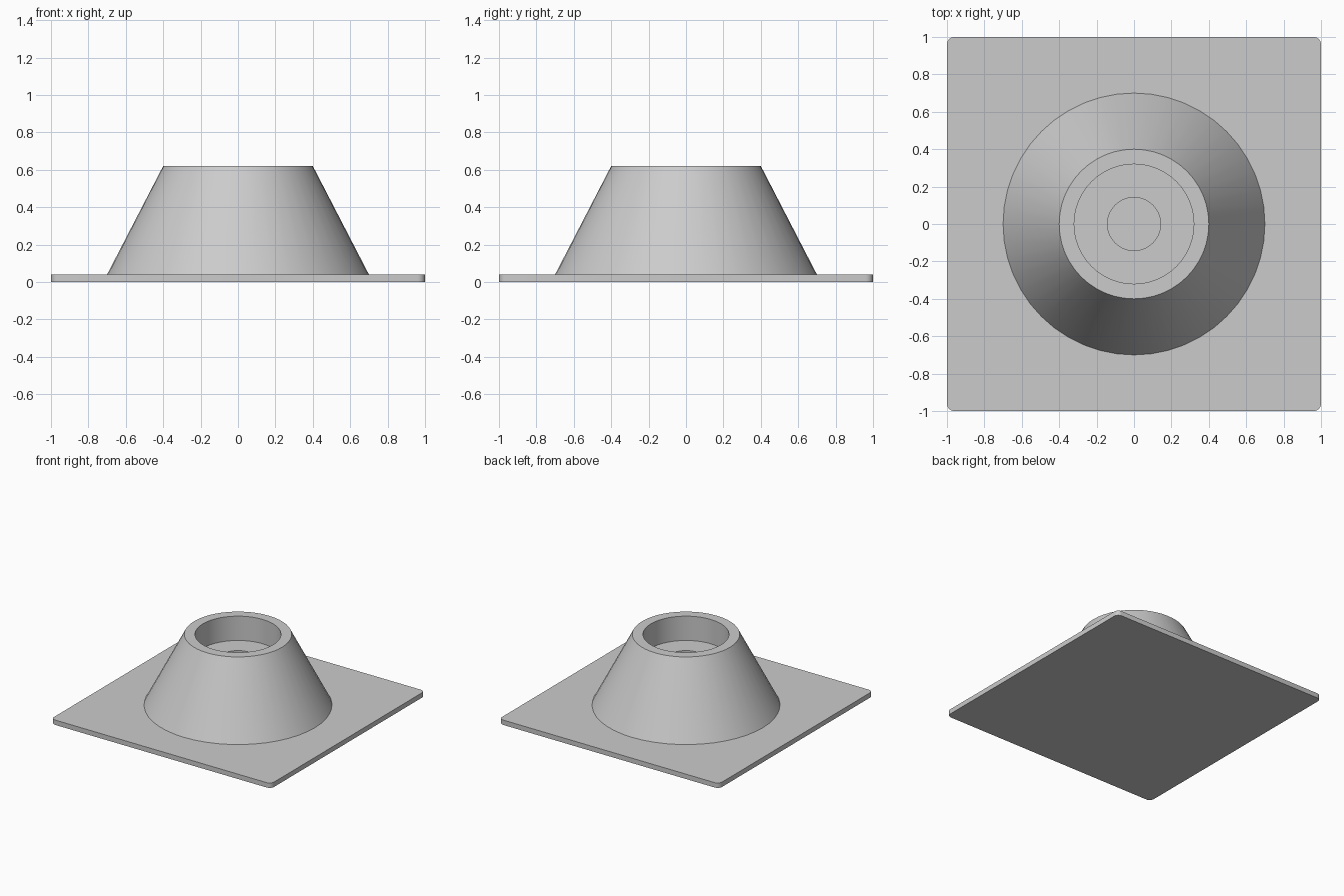
import bpy
import bmesh
from math import cos, sin, pi

cube = bpy.data.objects.get("Cube")
if cube:
    bpy.data.objects.remove(cube, do_unlink=True)

PLATE_TOP = 0.04
SEGMENTS = 48

grey = bpy.data.materials.new("light_grey")
grey.use_nodes = True
colour = (0.6, 0.6, 0.6, 1)
grey.diffuse_color = colour
grey.node_tree.nodes["Principled BSDF"].inputs["Base Color"].default_value = colour


def finish(bm, name):
    """Turn the bmesh into a shaded object."""
    bmesh.ops.recalc_face_normals(bm, faces=bm.faces)
    mesh = bpy.data.meshes.new(name)
    bm.to_mesh(mesh)
    bm.free()
    mesh.materials.append(grey)
    obj = bpy.data.objects.new(name, mesh)
    bpy.context.collection.objects.link(obj)
    bpy.ops.object.select_all(action="DESELECT")
    obj.select_set(True)
    bpy.context.view_layer.objects.active = obj
    bpy.ops.object.shade_smooth_by_angle(angle=pi / 6)
    return obj


# Square base plate with small rounded corners
bm = bmesh.new()
radius, steps = 0.04, 6
outline = []
for corner, (sx, sy) in enumerate([(1, 1), (-1, 1), (-1, -1), (1, -1)]):
    for i in range(steps + 1):
        a = (corner + i / steps) * pi / 2
        outline.append(bm.verts.new((sx * (1 - radius) + radius * cos(a),
                                     sy * (1 - radius) + radius * sin(a), 0)))
bottom = bm.faces.new(outline)
top = bmesh.ops.extrude_face_region(bm, geom=[bottom], use_keep_orig=True)
bmesh.ops.translate(bm, vec=(0, 0, PLATE_TOP),
                    verts=[v for v in top["geom"] if isinstance(v, bmesh.types.BMVert)])
finish(bm, "base_plate")

# Tapered hub with a stepped bore, turned from (radius, height) points
profile = [(0.7, PLATE_TOP), (0.4, 0.62), (0.32, 0.62),
           (0.32, 0.42), (0.142, 0.42), (0.142, PLATE_TOP)]
bm = bmesh.new()
rings = [[bm.verts.new((r * cos(2 * pi * i / SEGMENTS), r * sin(2 * pi * i / SEGMENTS), z))
          for i in range(SEGMENTS)] for r, z in profile]
for lower, upper in zip(rings, rings[1:]):
    for i in range(SEGMENTS):
        j = (i + 1) % SEGMENTS
        bm.faces.new((lower[i], lower[j], upper[j], upper[i]))
finish(bm, "tapered_hub")
